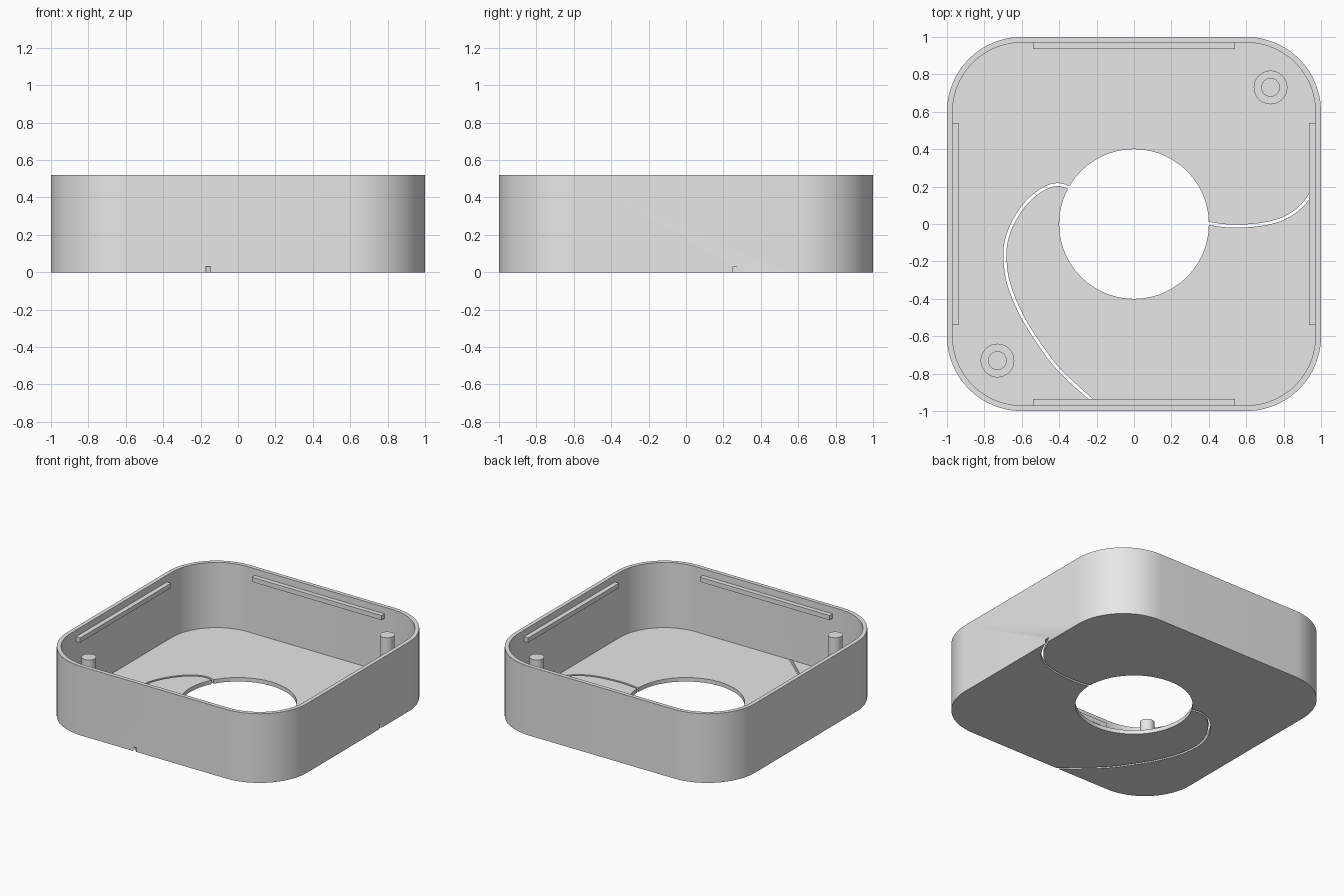
import bpy, bmesh, math
from mathutils import Vector

if "Cube" in bpy.data.objects:
    bpy.data.objects.remove(bpy.data.objects["Cube"], do_unlink=True)

HEIGHT, WALL, FLOOR, CORNER = 0.52, 0.03, 0.03, 0.4

grey = bpy.data.materials.new("plain grey")
grey.use_nodes = True
colour = (0.8, 0.8, 0.8, 1)
grey.diffuse_color = colour
grey.node_tree.nodes["Principled BSDF"].inputs["Base Color"].default_value = colour


def prism(name, outline, z0, z1):
    """Closed outline extruded from z0 to z1."""
    bm = bmesh.new()
    face = bm.faces.new([bm.verts.new((x, y, z0)) for x, y in outline])
    ext = bmesh.ops.extrude_face_region(bm, geom=[face])
    top = [g for g in ext["geom"] if isinstance(g, bmesh.types.BMVert)]
    bmesh.ops.translate(bm, verts=top, vec=(0, 0, z1 - z0))
    bmesh.ops.recalc_face_normals(bm, faces=bm.faces)
    mesh = bpy.data.meshes.new(name)
    bm.to_mesh(mesh)
    bm.free()
    mesh.materials.append(grey)
    obj = bpy.data.objects.new(name, mesh)
    bpy.context.collection.objects.link(obj)
    return obj


def circle(radius, cx=0, cy=0, start=0, turn=1, n=96):
    return [(cx + radius * math.cos(start + turn * math.tau * i / n),
             cy + radius * math.sin(start + turn * math.tau * i / n)) for i in range(n)]


def rounded_square(half, radius, n=20):
    pts, c = [], half - radius
    for k, (sx, sy) in enumerate([(1, 1), (-1, 1), (-1, -1), (1, -1)]):
        for i in range(n + 1):
            a = math.pi / 2 * (k + i / n)
            pts.append((sx * c + radius * math.cos(a), sy * c + radius * math.sin(a)))
    return pts


def ribbon(path, width, steps=6):
    """Smooth curve through the path, widened into a thin outline."""
    p = [Vector(q) for q in path]
    p = [2 * p[0] - p[1]] + p + [2 * p[-1] - p[-2]]
    line = []
    for a, b, c, d in zip(p, p[1:], p[2:], p[3:]):
        for i in range(steps):
            t = i / steps
            line.append(0.5 * (2 * b + (c - a) * t + (2 * a - 5 * b + 4 * c - d) * t ** 2
                               + (3 * b - a - 3 * c + d) * t ** 3))
    line.append(p[-2])
    left, right = [], []
    for i, q in enumerate(line):
        tan = (line[min(i + 1, len(line) - 1)] - line[max(i - 1, 0)]).normalized()
        side = Vector((-tan.y, tan.x)) * width / 2
        left.append(q + side)
        right.append(q - side)
    return left + right[::-1]


def smooth(obj):
    bpy.ops.object.select_all(action="DESELECT")
    obj.select_set(True)
    bpy.context.view_layer.objects.active = obj
    bpy.ops.object.shade_smooth_by_angle(angle=math.radians(30))


# Open tray: hollowed block with a round opening and two curved cable slots
tray = prism("tray", rounded_square(1, CORNER), 0, HEIGHT)
long_slot = [(-0.31, 0.18), (-0.4, 0.21), (-0.48, 0.19), (-0.57, 0.12), (-0.64, 0.02),
             (-0.68, -0.08), (-0.69, -0.18), (-0.67, -0.32), (-0.6, -0.49),
             (-0.5, -0.65), (-0.4, -0.78), (-0.25, -0.92), (-0.1, -1.05)]
short_slot = [(0.36, 0.01), (0.42, 0), (0.5, -0.01), (0.6, -0.01), (0.72, 0.005),
              (0.82, 0.04), (0.9, 0.1), (0.95, 0.17), (1, 0.27), (1.03, 0.34)]
cutters = [
    prism("hollow_cutter", rounded_square(1 - WALL, CORNER - WALL), FLOOR, 1),
    prism("opening_cutter", circle(0.4), -0.1, 0.1),
    prism("long_slot_cutter", ribbon(long_slot, 0.016), -0.1, FLOOR + 0.002),
    prism("short_slot_cutter", ribbon(short_slot, 0.016), -0.1, FLOOR + 0.002),
]
for cutter in cutters:
    mod = tray.modifiers.new(cutter.name, "BOOLEAN")
    mod.operation, mod.solver, mod.object = "DIFFERENCE", "EXACT", cutter
bpy.context.view_layer.objects.active = tray
for cutter in cutters:
    bpy.ops.object.modifier_apply(modifier=cutter.name)
    bpy.data.objects.remove(cutter, do_unlink=True)
smooth(tray)

# Snap ribs inside each wall, just below the rim
for i, side in enumerate(["left", "back", "right", "front"]):
    rib = prism(side + "_rib", [(0.935, -0.54), (0.975, -0.54), (0.975, 0.54), (0.935, 0.54)],
                0.435, 0.47)
    rib.rotation_euler.z = i * math.pi / 2

# Stepped posts in two opposite corners
for name, s in (("back_left", 1), ("front_right", -1)):
    c = 0.73 * s
    smooth(prism(name + "_post_base", circle(0.09, c, c, n=48), FLOOR - 0.01, 0.2))
    smooth(prism(name + "_post_pin", circle(0.05, c, c, n=48), 0.19, 0.455))
